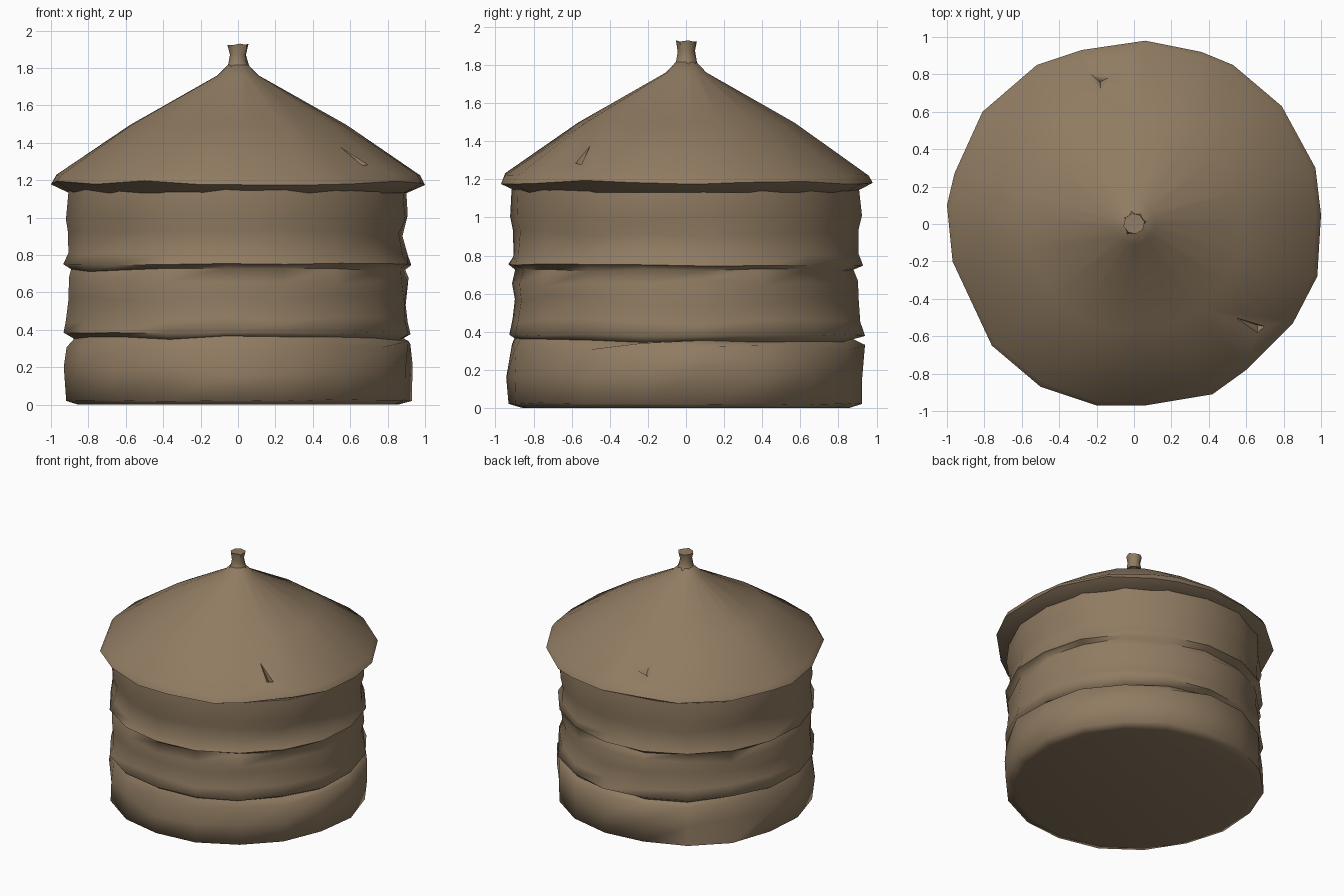
import bpy, bmesh, math, random
from mathutils import Vector

random.seed(7)
if "Cube" in bpy.data.objects:
    bpy.data.objects.remove(bpy.data.objects["Cube"], do_unlink=True)

brown = bpy.data.materials.new("weathered_straw_brown")
COLOR = (0.28, 0.2, 0.122, 1)
brown.diffuse_color = COLOR
brown.use_nodes = True
brown.node_tree.nodes["Principled BSDF"].inputs["Base Color"].default_value = COLOR


def finish(name, bm, angle):
    """Turn a bmesh into a smooth-shaded object."""
    bmesh.ops.recalc_face_normals(bm, faces=bm.faces)
    mesh = bpy.data.meshes.new(name)
    bm.to_mesh(mesh)
    bm.free()
    mesh.materials.append(brown)
    obj = bpy.data.objects.new(name, mesh)
    bpy.context.collection.objects.link(obj)
    bpy.ops.object.select_all(action="DESELECT")
    obj.select_set(True)
    bpy.context.view_layer.objects.active = obj
    bpy.ops.object.shade_smooth_by_angle(angle=math.radians(angle))
    return obj


def loft(outline, profile):
    """Stack scaled outlines; profile rows are scale, height, side wobble, height wobble."""
    bm = bmesh.new()
    rings = []
    for scale, z, wob, zwob in profile:
        ring = []
        for x, y in outline:
            s = scale + random.uniform(-wob, wob)
            ring.append(bm.verts.new((x * s, y * s, z + random.uniform(-zwob, zwob))))
        rings.append(ring)
    n = len(outline)
    for low, high in zip(rings, rings[1:]):
        for i in range(n):
            j = (i + 1) % n
            bm.faces.new((low[i], low[j], high[j], high[i]))
    bm.faces.new(rings[0][::-1])
    bm.faces.new(rings[-1])
    return bm


def circle(n, turn=0):
    return [(math.cos(math.tau * i / n + turn), math.sin(math.tau * i / n + turn))
            for i in range(n)]


# Body: three sagging layers with overhanging lips
body_profile = [
    (0.86, 0.0, 0, 0), (0.93, 0.02, 0.01, 0.008), (0.935, 0.18, 0.012, 0.03),
    (0.93, 0.32, 0.015, 0.02), (0.89, 0.355, 0.02, 0.012),
    (0.935, 0.38, 0.008, 0.008), (0.92, 0.45, 0.01, 0.02),
    (0.9, 0.56, 0.02, 0.03), (0.915, 0.66, 0.012, 0.02),
    (0.895, 0.72, 0.015, 0.01), (0.935, 0.75, 0.008, 0.006),
    (0.915, 0.8, 0.008, 0.012), (0.9, 0.92, 0.018, 0.02),
    (0.92, 1.0, 0.01, 0.02), (0.91, 1.16, 0.008, 0.0),
]
finish("layered_body", loft(circle(18, 0.1), body_profile), 75)

# Roof: uneven plan outline tapering to the neck
eaves = [
    (1, 0.05), (0.97, 0.3), (0.79, 0.63), (0.53, 0.85), (0.36, 0.92),
    (0.06, 0.98), (-0.28, 0.93), (-0.52, 0.85), (-0.81, 0.6), (-0.96, 0.27),
    (-1, 0.1), (-0.97, -0.2), (-0.76, -0.65), (-0.5, -0.87), (-0.2, -0.97),
    (0.06, -0.97), (0.42, -0.91), (0.6, -0.78), (0.85, -0.53), (0.98, -0.28),
]
roof_profile = [
    (0.9, 1.13, 0, 0), (1, 1.185, 0, 0.012), (0.975, 1.225, 0.005, 0.01),
    (0.58, 1.495, 0.005, 0.005), (0.11, 1.76, 0, 0), (0.055, 1.815, 0, 0),
]
roof = finish("conical_roof", loft(eaves, roof_profile), 60)

# Dents torn into the roof
dents = [
    [(0.42, -0.46, 1.52), (0.76, -0.56, 1.33), (0.66, -0.64, 1.33), (0.66, -0.54, 1.25)],
    [(-0.28, 0.84, 1.32), (-0.06, 0.82, 1.36), (-0.18, 0.64, 1.48), (-0.18, 0.76, 1.27)],
]
for points in dents:
    bm = bmesh.new()
    for p in points:
        bm.verts.new(Vector(p))
    bmesh.ops.convex_hull(bm, input=bm.verts)
    cutter = finish("dent_cutter", bm, 30)
    cutter.hide_render = True
    cut = roof.modifiers.new("dent", "BOOLEAN")
    cut.operation = "DIFFERENCE"
    cut.solver = "EXACT"
    cut.object = cutter
    bpy.ops.object.select_all(action="DESELECT")
    roof.select_set(True)
    bpy.context.view_layer.objects.active = roof
    bpy.ops.object.modifier_apply(modifier=cut.name)
    bpy.data.objects.remove(cutter, do_unlink=True)

# Knob: short flared stub at the peak
knob_profile = [
    (0.1, 1.75, 0, 0), (0.056, 1.815, 0.004, 0), (0.046, 1.87, 0.003, 0.004),
    (0.056, 1.925, 0.003, 0.006),
]
finish("roof_knob", loft(circle(8, 0.2), knob_profile), 50)
